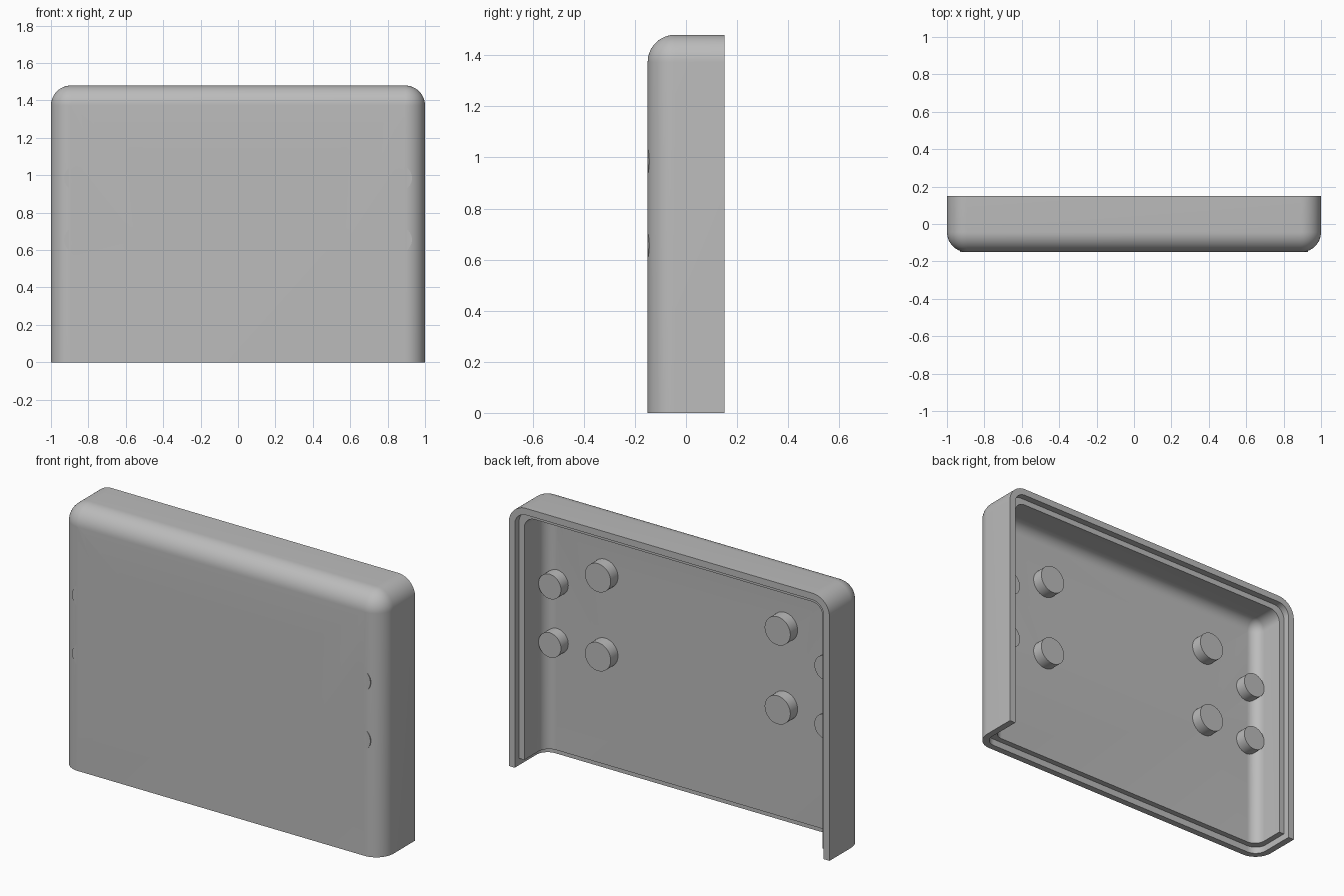
import bpy, bmesh, math

W, H, D = 1.0, 1.48, 0.15      # half width, height, half depth
R = 0.107                      # outer rounding
WALL, LIP, STEP = 0.07, 0.0375, 0.038
SEG = 14

if "Cube" in bpy.data.objects:
    bpy.data.objects.remove(bpy.data.objects["Cube"])

grey = bpy.data.materials.new("mid grey")
grey.use_nodes = True
grey.diffuse_color = (0.5, 0.5, 0.5, 1)
grey.node_tree.nodes["Principled BSDF"].inputs["Base Color"].default_value = (0.5, 0.5, 0.5, 1)


def make_object(name, bm):
    bmesh.ops.recalc_face_normals(bm, faces=bm.faces)
    mesh = bpy.data.meshes.new(name)
    bm.to_mesh(mesh)
    bm.free()
    mesh.materials.append(grey)
    obj = bpy.data.objects.new(name, mesh)
    bpy.context.collection.objects.link(obj)
    return obj


def arch(inset, radius, bottom, top):
    """Outline in x and z with rounded upper corners."""
    hw = W - inset
    pts = [(hw, bottom)]
    for side in (1, -1):
        for i in range(SEG + 1):
            a = math.pi / 2 * (i if side > 0 else SEG - i) / SEG
            pts.append((side * (hw - radius + radius * math.cos(a)),
                        top - inset - radius + radius * math.sin(a)))
    return pts + [(-hw, bottom)]


def rounded_block(name, inset, radius, bottom, front, back, top=H):
    """Arch-shaped block whose front edge is filleted."""
    bm = bmesh.new()
    sections = [(inset, radius, back)]
    for i in range(SEG + 1):
        a = math.pi / 2 * i / SEG
        shrink = radius * 0.995 * (1 - math.cos(a))
        sections.append((inset + shrink, radius - shrink, front + radius * (1 - math.sin(a))))
    rings = [[bm.verts.new((x, y, z)) for x, z in arch(s, r, bottom, top)]
             for s, r, y in sections]
    for a, b in zip(rings, rings[1:]):
        for i in range(len(a)):
            j = (i + 1) % len(a)
            bm.faces.new((a[i], a[j], b[j], b[i]))
    bm.faces.new(rings[0])
    bm.faces.new(rings[-1])
    return make_object(name, bm)


def straight_block(name, inset, radius, front, back):
    """Arch-shaped block with plain ends."""
    bm = bmesh.new()
    rings = [[bm.verts.new((x, y, z)) for x, z in arch(inset, radius, -0.2, H)]
             for y in (front, back)]
    n = len(rings[0])
    for i in range(n):
        j = (i + 1) % n
        bm.faces.new((rings[0][i], rings[0][j], rings[1][j], rings[1][i]))
    for ring in rings:
        bm.faces.new(ring)
    return make_object(name, bm)


def cylinder(name, x, z, radius, front, back):
    bm = bmesh.new()
    bmesh.ops.create_cone(bm, cap_ends=True, segments=40, radius1=radius,
                          radius2=radius, depth=back - front)
    for v in bm.verts:
        v.co = (x + v.co.x, (front + back) / 2 + v.co.z, z + v.co.y)
    return make_object(name, bm)


def cut(obj, cutter):
    mod = obj.modifiers.new("cut", "BOOLEAN")
    mod.operation, mod.solver, mod.object = "DIFFERENCE", "EXACT", cutter
    bpy.ops.object.select_all(action="DESELECT")
    bpy.context.view_layer.objects.active = obj
    obj.select_set(True)
    bpy.ops.object.modifier_apply(modifier=mod.name)


# Shell, open at the back and bottom, with a stepped lip round the opening
shell = rounded_block("shell", 0, R, 0, -D, D)
cutters = [
    rounded_block("cavity", WALL, 0.065, -0.2, -D + WALL, D + 0.1),
    straight_block("rim_step", LIP, R - LIP, D - STEP, D + 0.1),
    rounded_block("bottom_step", LIP, R - LIP, -0.2, -D + LIP, D + 0.2, 2 * H),
]
# Keep only the low part of the bottom step cutter
for v in cutters[2].data.vertices:
    if v.co.z > 0:
        v.co.z = STEP
bm = bmesh.new()
bm.from_mesh(cutters[2].data)
bmesh.ops.delete(bm, geom=[f for f in bm.faces if all(abs(v.co.z - STEP) < 1e-5 for v in f.verts)],
                 context="FACES")
bmesh.ops.remove_doubles(bm, verts=bm.verts, dist=1e-5)
# Rebuild as a clean prism from its floor outline
floor = sorted({(round(v.co.x, 5), round(v.co.y, 5)) for v in bm.verts if v.co.z < 0})
bm.free()
right = sorted([p for p in floor if p[0] > 0], key=lambda p: (p[1], p[0]))
outline = right + [(-x, y) for x, y in reversed(right)]
bm = bmesh.new()
base = bm.faces.new([bm.verts.new((x, y, -0.2)) for x, y in outline])
top = bmesh.ops.extrude_face_region(bm, geom=[base])["geom"]
for v in top:
    if isinstance(v, bmesh.types.BMVert):
        v.co.z = STEP
bpy.data.objects.remove(cutters[2])
cutters[2] = make_object("bottom_step", bm)

for c in cutters:
    cut(shell, c)
    bpy.data.objects.remove(c)

# Hollow mounting bosses, with their bores running through the front
parts = [shell]
for side, label in ((1, "left"), (-1, "right")):
    for kind, x, heights, radius, bore, front in (
            ("inner", 0.56, (0.67, 1.115), 0.08, 0.032, -0.11),
            ("outer", 0.86, (0.655, 0.985), 0.07, 0.041, -D + 0.0005)):
        for z, level in zip(heights, ("lower", "upper")):
            boss = cylinder(f"{label}_{level}_{kind}_boss", side * x, z, radius, front, -0.015)
            drill = cylinder("drill", side * x, z, bore, -0.4, 0.4)
            cut(shell, drill)
            cut(boss, drill)
            bpy.data.objects.remove(drill)
            parts.append(boss)

for obj in parts:
    bpy.ops.object.select_all(action="DESELECT")
    bpy.context.view_layer.objects.active = obj
    obj.select_set(True)
    bpy.ops.object.shade_smooth_by_angle(angle=math.radians(30))
